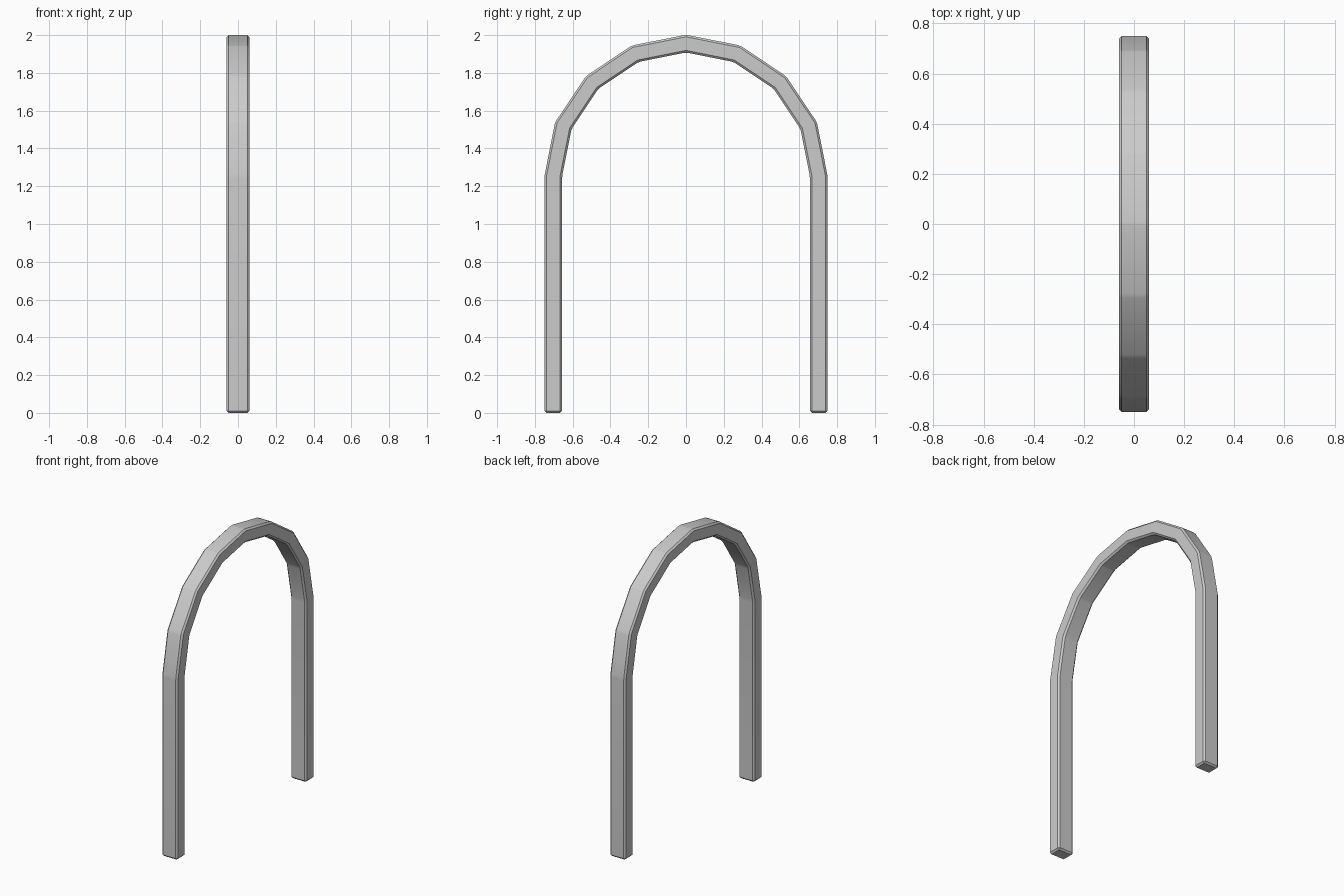
import bpy, bmesh, math

if "Cube" in bpy.data.objects:
    bpy.data.objects.remove(bpy.data.objects["Cube"])

R_OUT, R_IN, SPRING, HALF_W, SEGS = 0.75, 0.656, 1.252, 0.06, 8

# Arch path: foot, half circle of 8 straight segments, foot
def outline(r):
    pts = [(r, 0.0)]
    for i in range(SEGS + 1):
        a = math.pi * i / SEGS
        pts.append((r * math.cos(a), SPRING + r * math.sin(a)))
    return pts + [(-r, 0.0)]

# Rectangular section swept along the path, capped at the feet
bm = bmesh.new()
rings = []
for (yo, zo), (yi, zi) in zip(outline(R_OUT), outline(R_IN)):
    rings.append([bm.verts.new(p) for p in (
        (-HALF_W, yo, zo), (HALF_W, yo, zo), (HALF_W, yi, zi), (-HALF_W, yi, zi))])
for a, b in zip(rings, rings[1:]):
    for k in range(4):
        n = (k + 1) % 4
        bm.faces.new((a[k], a[n], b[n], b[k]))
bm.faces.new(rings[0])
bm.faces.new(rings[-1])
bmesh.ops.recalc_face_normals(bm, faces=bm.faces)

mesh = bpy.data.meshes.new("arch_bar")
bm.to_mesh(mesh)
bm.free()
arch = bpy.data.objects.new("arch_bar", mesh)
bpy.context.collection.objects.link(arch)

# Small chamfer on every edge and bend
bev = arch.modifiers.new("chamfer", 'BEVEL')
bev.width = 0.011
bev.segments = 1
bev.limit_method = 'ANGLE'
bev.angle_limit = math.radians(5)

# Soft shading across bends, crisp chamfers
bpy.context.view_layer.objects.active = arch
arch.select_set(True)
bpy.ops.object.modifier_apply(modifier=bev.name)
bpy.ops.object.shade_smooth_by_angle(angle=math.radians(30))
